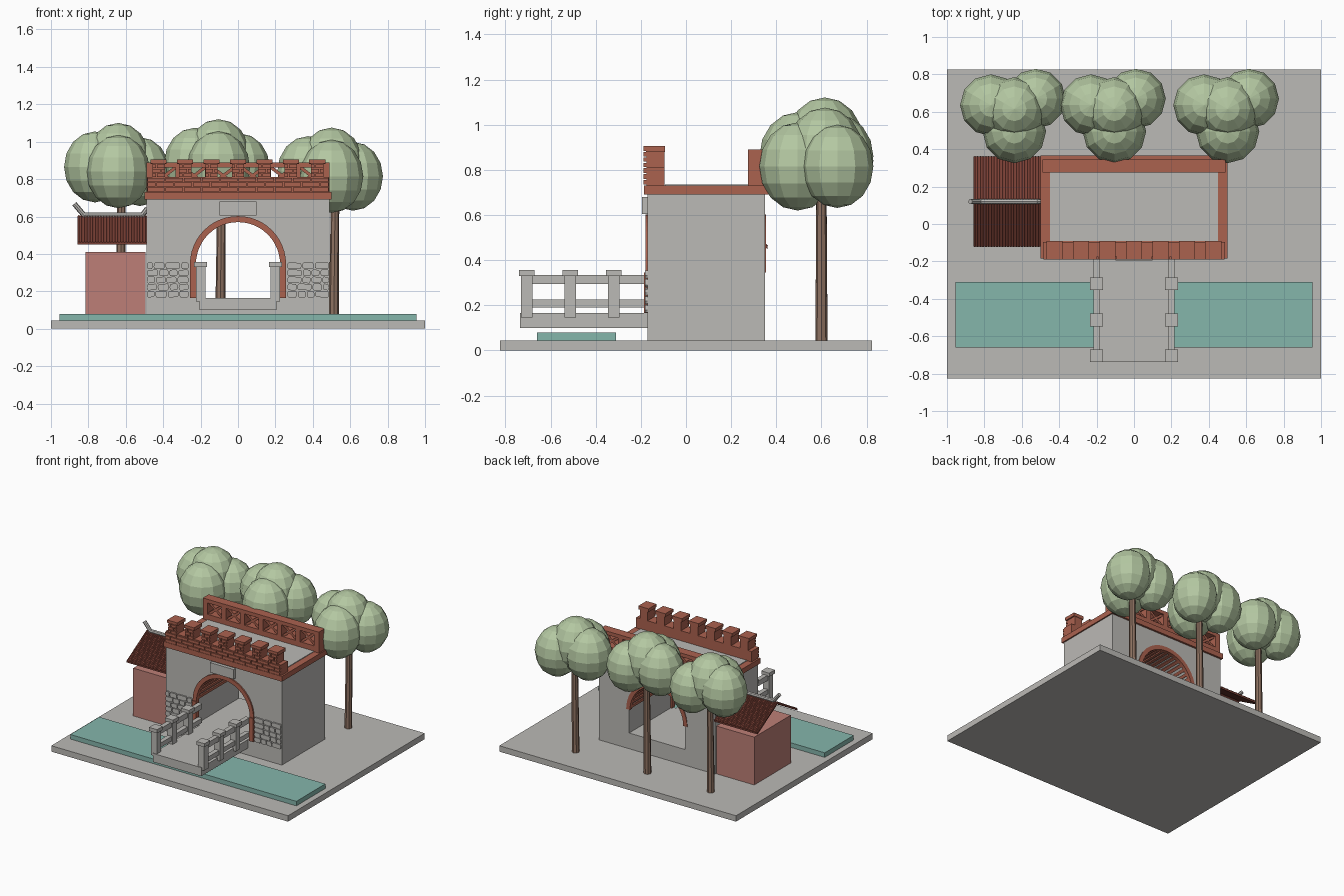
import bpy, bmesh, math, random
from mathutils import Vector, Matrix

if "Cube" in bpy.data.objects:
    bpy.data.objects.remove(bpy.data.objects["Cube"])

random.seed(4)


def mat(name, r, g, b):
    m = bpy.data.materials.new(name)
    m.diffuse_color = [(c / 255) ** 2.2 for c in (r, g, b)] + [1]
    m.use_nodes = True
    m.node_tree.nodes["Principled BSDF"].inputs["Base Color"].default_value = m.diffuse_color
    return m


STONE = mat("grey stone", 186, 184, 180)
BRICK = mat("red brick", 170, 98, 80)
PLASTER = mat("rose plaster", 188, 126, 118)
TILE = mat("dark roof tile", 122, 66, 56)
WATER = mat("green water", 132, 180, 170)
LEAF = mat("leaf green", 178, 198, 160)
BARK = mat("bark brown", 142, 114, 98)


def finish(name, bm, m):
    bmesh.ops.recalc_face_normals(bm, faces=bm.faces)
    me = bpy.data.meshes.new(name)
    bm.to_mesh(me)
    bm.free()
    me.materials.append(m)
    ob = bpy.data.objects.new(name, me)
    bpy.context.collection.objects.link(ob)
    return ob


def add_box(bm, x0, x1, y0, y1, z0, z1):
    M = Matrix.Translation(((x0 + x1) / 2, (y0 + y1) / 2, (z0 + z1) / 2))
    bmesh.ops.create_cube(bm, size=1, matrix=M @ Matrix.Diagonal((x1 - x0, y1 - y0, z1 - z0, 1)))


def boxes(name, m, *dims):
    bm = bmesh.new()
    for d in dims:
        add_box(bm, *d)
    return finish(name, bm, m)


def add_prism(bm, pts, y0, y1):
    """Extrude an (x, z) outline along y."""
    f = bm.faces.new([bm.verts.new((x, y0, z)) for x, z in pts])
    r = bmesh.ops.extrude_face_region(bm, geom=[f])
    bmesh.ops.translate(bm, vec=(0, y1 - y0, 0), verts=[v for v in r["geom"] if isinstance(v, bmesh.types.BMVert)])


def add_rod(bm, a, b, r0, r1, sides=8):
    a, b = Vector(a), Vector(b)
    d = b - a
    M = Matrix.Translation((a + b) / 2) @ d.to_track_quat('Z', 'Y').to_matrix().to_4x4()
    bmesh.ops.create_cone(bm, cap_ends=True, segments=sides, radius1=r0, radius2=r1, depth=d.length, matrix=M)


# Ground and moat
boxes("ground_slab", STONE, (-1, 1, -.825, .825, 0, .045))
boxes("moat_water", WATER, (-.955, .955, -.66, -.31, .045, .08))

# Gate body with arched passage
AZ = .345


def arc(r, a0, a1, n):
    return [(r * math.cos(a0 + (a1 - a0) * i / n), AZ + r * math.sin(a0 + (a1 - a0) * i / n)) for i in range(n + 1)]


boxes("gate_plinth", STONE, (-.49, .49, -.17, .35, .045, .165))
bm = bmesh.new()
R = .235
add_prism(bm, [(R, .165), (.49, .165), (.49, .69), (-.49, .69), (-.49, .165), (-R, .165)]
          + arc(R, math.pi, 0, 24), -.17, .35)
finish("gate_wall", bm, STONE)

# Arch rings front and back, plus front jambs
bm = bmesh.new()
ring = arc(.257, 0, math.pi, 24) + arc(.225, math.pi, 0, 24)
add_prism(bm, ring, -.18, -.15)
add_prism(bm, ring, .33, .355)
finish("arch_rings", bm, BRICK)
boxes("arch_jambs", BRICK, *[(min(s * .225, s * .257), max(s * .225, s * .257), -.187, -.15, .165, AZ) for s in (-1, 1)])

# Brick ribs lining the vault
bm = bmesh.new()
N = 20
for i in range(N):
    a = math.pi * (i + .2) / N
    b = math.pi * (i + .8) / N
    add_prism(bm, arc(.226, a, b, 1) + arc(.242, b, a, 1), -.15, .33)
finish("vault_ribs", bm, BRICK)

boxes("plain_plaque", STONE, (-.1, .1, -.195, -.17, .605, .68))

# Rubble stone facing beside the arch
bm = bmesh.new()
for s in (-1, 1):
    for row in range(5):
        x, z0 = .262, .167 + row * .038
        while x < .48:
            w = min(random.uniform(.045, .085), .49 - x)
            if .49 - x - w < .025:
                w = .49 - x
            z1, c = z0 + .036, .009
            j = [random.uniform(0, c) for _ in range(4)]
            pts = [(x + c, z0 + j[0] * .3), (x + w - c, z0), (x + w - .002, z0 + c + j[1]),
                   (x + w - .002 - j[2] * .4, z1 - c), (x + w - c, z1 - j[3] * .4), (x + c, z1), (x + .002, z1 - c),
                   (x + .002, z0 + c)]
            add_prism(bm, [(s * px, pz) for px, pz in pts], -.181, -.169)
            x += w
finish("rubble_facing", bm, STONE)

# Cornice and roof terrace
boxes("cornice", BRICK, (-.5, .5, -.185, -.09, .69, .73), (-.5, .5, .28, .365, .69, .73),
      (-.5, -.45, -.09, .28, .69, .73), (.45, .5, -.09, .28, .69, .73))
boxes("roof_terrace", STONE, (-.45, .45, -.092, .282, .685, .735))

# Battlement with merlons
merlons = [-.424 + i * .1413 for i in range(7)]
boxes("battlement_wall", BRICK, (-.487, .487, -.175, -.095, .73, .81),
      *[(x - .033, x + .033, -.175, -.095, .81, .885) for x in merlons],
      *[(x - .043, x + .043, -.178, -.092, .88, .905) for x in merlons])
# Separate facing bricks on the battlement
bm = bmesh.new()
for row in range(3):
    z = .734 + row * .026
    x = -.487 - (.05 if row % 2 else 0)
    while x < .48:
        add_box(bm, max(x, -.487) + .003, min(x + .098, .487) - .003, -.189, -.174, z, z + .021)
        x += .0974
for mx in merlons:
    for row in range(4):
        z = .812 + row * .024
        h = .033 if row < 3 else .043
        cut = (-.012, .012)[row % 2]
        if row == 3:
            add_box(bm, mx - h, mx + h, -.189, -.174, z, .905)
        else:
            add_box(bm, mx - h, mx + cut - .003, -.189, -.174, z, z + .019)
            add_box(bm, mx + cut + .003, mx + h, -.189, -.174, z, z + .019)
finish("battlement_bricks", bm, BRICK)

# Pierced rear parapet: rails, posts and crossed braces
bm = bmesh.new()
add_box(bm, -.49, .49, .275, .345, .73, .775)
add_box(bm, -.49, .49, .275, .345, .862, .89)
P = .47 / 3
for i in range(7):
    x = -.47 + i * P
    add_box(bm, x - .02, x + .02, .275, .345, .77, .865)
    if i < 6:
        l, r, t = x + .015, x + P - .015, .011
        for za, zb in ((.77, .866), (.866, .77)):
            add_prism(bm, [(l, za - t), (r, zb - t), (r, zb + t), (l, za + t)], .29, .33)
finish("rear_parapet", bm, BRICK)

# Bridge deck and balustrades
boxes("bridge_deck", STONE, (-.205, .205, -.735, -.17, .1, .165))
rails, posts = [], []
for x in (-.2, .2):
    for z0, z1 in ((.19, .225), (.295, .335)):
        rails.append((x - .017, x + .017, -.71, -.17, z0, z1))
    for y in (-.705, -.513, -.32):
        posts.append((x - .025, x + .025, y - .025, y + .025, .145, .335))
        posts.append((x - .034, x + .034, y - .034, y + .034, .33, .357))
boxes("bridge_rails", STONE, *rails)
boxes("bridge_posts", STONE, *posts)

# Side house with ribbed tile roof
boxes("side_house", PLASTER, (-.815, -.495, -.1, .34, .045, .41))
bm = bmesh.new()
for s in (-1, 1):
    ye = .12 + s * .24
    slab = [(-.857, ye, .45), (-.49, ye, .45), (-.49, .12, .59), (-.857, .12, .59)]
    f = bm.faces.new([bm.verts.new(v) for v in slab])
    g = bmesh.ops.extrude_face_region(bm, geom=[f])["geom"]
    bmesh.ops.translate(bm, vec=(0, 0, .012), verts=[v for v in g if isinstance(v, bmesh.types.BMVert)])
    for i in range(25):
        x = -.851 + i * .0148
        add_rod(bm, (x, ye, .461), (x, .12, .602), .006, .006, 6)
finish("house_roof", bm, TILE)
bm = bmesh.new()
for a, b in (((-.83, .12, .608), (-.5, .12, .608)), ((-.82, .12, .603), (-.875, .12, .668)),
             ((-.515, .12, .603), (-.485, .12, .643))):
    add_rod(bm, a, b, .014, .014)
finish("house_ridge", bm, STONE)

# Trees: trunk plus four foliage balls (dx, y, dz, radius)
BALLS = ((-.125, .635, -.04, .165), (.115, .67, -.065, .16), (0, .495, -.065, .17), (0, .615, 0, .17))
for n, (x, top, tx) in enumerate(((-.64, 1.1, -.63), (-.105, 1.12, -.095), (.5, 1.075, .512)), 1):
    bm = bmesh.new()
    add_rod(bm, (tx, .6, .045), (tx + .008, .6, top - .3), .027, .022)
    finish(f"tree_trunk_{n}", bm, BARK)
    bm = bmesh.new()
    for dx, y, dz, r in BALLS:
        M = Matrix.Translation((x + dx, y, top - .195 + dz)) @ Matrix.Diagonal((1, 1, 1.15, 1))
        bmesh.ops.create_uvsphere(bm, u_segments=12, v_segments=8, radius=r, matrix=M)
    finish(f"tree_foliage_{n}", bm, LEAF)
